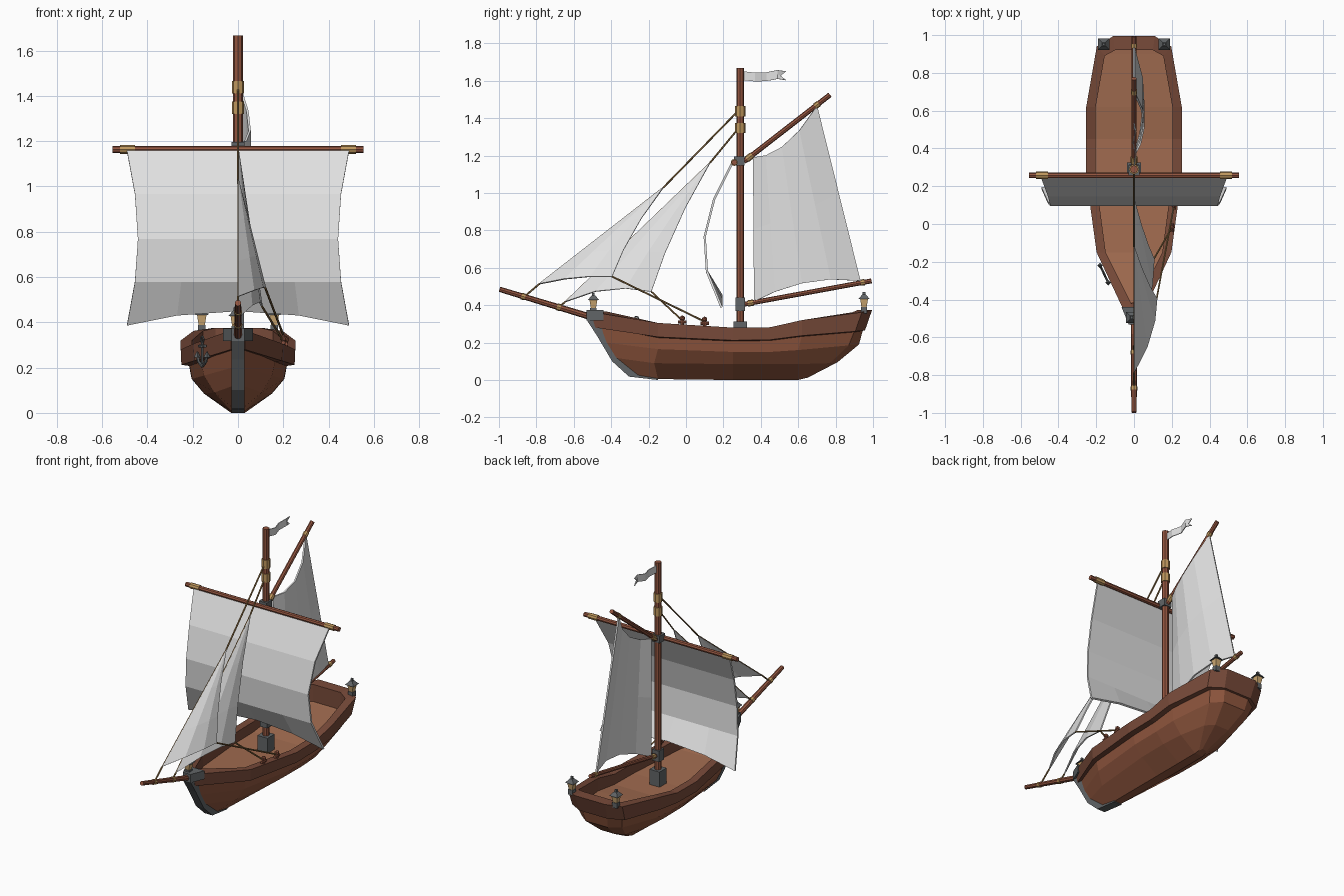
import bpy, bmesh, math
from mathutils import Vector, Matrix

if "Cube" in bpy.data.objects:
    bpy.data.objects.remove(bpy.data.objects["Cube"])

COLOURS = {
    "hull_wood": (0.29, 0.098, 0.05), "rail_wood": (0.19, 0.07, 0.042),
    "deck_wood": (0.36, 0.15, 0.08), "spar_wood": (0.29, 0.09, 0.05),
    "iron": (0.12, 0.13, 0.135), "sail_cloth": (0.75, 0.75, 0.75),
    "rope": (0.29, 0.17, 0.06), "lashing": (0.52, 0.31, 0.11),
    "lantern_glass": (0.62, 0.40, 0.17),
}
MATS = {}
for key, c in COLOURS.items():
    MATS[key] = bpy.data.materials.new(key)
    MATS[key].diffuse_color = (*c, 1)


def finish(name, bm, *mats):
    bmesh.ops.remove_doubles(bm, verts=bm.verts, dist=1e-5)
    bmesh.ops.recalc_face_normals(bm, faces=bm.faces)
    me = bpy.data.meshes.new(name)
    bm.to_mesh(me)
    bm.free()
    for m in mats:
        me.materials.append(MATS[m])
    ob = bpy.data.objects.new(name, me)
    bpy.context.collection.objects.link(ob)
    return ob


def grid(bm, rows):
    vs = [[bm.verts.new(p) for p in r] for r in rows]
    for a, b in zip(vs, vs[1:]):
        for i in range(len(a) - 1):
            bm.faces.new((a[i], a[i + 1], b[i + 1], b[i]))


def mirrored(bm, rows):
    for s in (1, -1):
        grid(bm, [[(s * x, y, z) for x, y, z in r] for r in rows])
    bmesh.ops.remove_doubles(bm, verts=bm.verts, dist=1e-5)
    bmesh.ops.dissolve_degenerate(bm, edges=bm.edges, dist=1e-5)


def add_rod(bm, a, b, r, r2=None, sides=8, spin=0.0):
    a, b = Vector(a), Vector(b)
    d = b - a
    m = Matrix.Translation((a + b) / 2) @ d.to_track_quat('Z', 'Y').to_matrix().to_4x4() @ Matrix.Rotation(spin, 4, 'Z')
    bmesh.ops.create_cone(bm, cap_ends=True, segments=sides, radius1=r,
                          radius2=r if r2 is None else r2, depth=d.length, matrix=m)


def rods(name, mat, segs, sides=8, spin=0.0):
    bm = bmesh.new()
    for a, b, r, *r2 in segs:
        add_rod(bm, a, b, r, r2[0] if r2 else None, sides, spin)
    return finish(name, bm, mat)


def prism(bm, pts, vec):
    f = bm.faces.new([bm.verts.new(p) for p in pts])
    new = bmesh.ops.extrude_face_region(bm, geom=[f], use_keep_orig=True)["geom"]
    bmesh.ops.translate(bm, vec=vec, verts=[v for v in new if isinstance(v, bmesh.types.BMVert)])


def cloth(name, rows, thick=0.01):
    bm = bmesh.new()
    grid(bm, rows)
    ob = finish(name, bm, "sail_cloth")
    mod = ob.modifiers.new("thickness", 'SOLIDIFY')
    mod.thickness, mod.offset = thick, 0
    return ob


def close(row):
    # run a half row to the centre line at bow and stern
    return [(0, *row[0][1:])] + row + [(0, *row[-1][1:])]


# hull lines: (half width, y, z) from bow to stern, keel to deck edge
LEVELS = [
    [(.015, -.27, .015), (.025, -.15, .005), (.03, .25, 0), (.03, .45, 0), (.03, .6, 0), (.025, .63, .008), (.015, .65, .012)],
    [(.02, -.39, .12), (.105, -.17, .09), (.148, .25, .085), (.15, .45, .085), (.14, .6, .085), (.1, .77, .09), (.05, .81, .095)],
    [(.025, -.43, .2), (.15, -.15, .165), (.203, .25, .15), (.205, .45, .15), (.2, .6, .16), (.145, .87, .185), (.08, .925, .19)],
    [(.03, -.45, .28), (.165, -.15, .23), (.215, .25, .212), (.217, .45, .215), (.217, .62, .237), (.165, .9, .26), (.09, .945, .265)],
]
hull_rows = [close(r) for r in LEVELS]
hull_rows = [[(0, y, z) for _, y, z in hull_rows[0]]] + hull_rows + [[(0, y, z) for _, y, z in hull_rows[-1]]]
bm = bmesh.new()
mirrored(bm, hull_rows)
hull = finish("hull", bm, "hull_wood", "deck_wood")
for p in hull.data.polygons:
    p.material_index = int(p.normal.z > 0.8)

# bulwark rail ring
outer_low = [(.03, -.485), (.193, -.15), (.25, .25), (.25, .45), (.25, .62), (.19, .905), (.1, .957)]
outer_top = [(.03, -.51, .365), (.198, -.15, .305), (.253, .25, .28), (.253, .45, .282), (.253, .62, .32), (.197, .94, .362), (.11, .995, .375)]
inner = [(.015, -.42), (.15, -.15), (.203, .25), (.203, .45), (.203, .62), (.155, .89), (.1, .92)]
zs = [p[2] for p in LEVELS[3]]
low = [(x, y, z) for (x, y), z in zip(outer_low, zs)]
itop = [(x, y, t[2]) for (x, y), t in zip(inner, outer_top)]
ilow = [(x, y, z - .006) for (x, y), z in zip(inner, zs)]
bm = bmesh.new()
mirrored(bm, [close(r) for r in (low, outer_top, itop, ilow, low)])
finish("bulwark", bm, "rail_wood")

# iron stem and its cap
stem = [(-.53, .35), (-.53, .32), (-.475, .235), (-.395, .1), (-.305, .018), (-.15, 0),
        (-.15, .01), (-.26, .05), (-.385, .16), (-.42, .24), (-.44, .34)]
bm = bmesh.new()
prism(bm, [(-.028, y, z) for y, z in stem], (.056, 0, 0))
prism(bm, [(-.028, -.532, .318), (.028, -.532, .318), (.066, -.44, .318), (-.066, -.44, .318)], (0, 0, .055))
finish("stem", bm, "iron")

# spars
MY = .29
rods("mast", "spar_wood", [((0, MY, .2), (0, MY, 1.667), .021)])
rods("yard", "spar_wood", [((-.555, .258, 1.163), (.555, .258, 1.163), .015)])
rods("gaff", "spar_wood", [((0, .31, 1.168), (0, .77, 1.525), .014)])
rods("boom", "spar_wood", [((0, .31, .405), (0, .992, .53), .013)])
rods("bowsprit", "spar_wood", [((0, -.997, .485), (0, -.42, .31), .014, .018)])

# mast irons
rods("mast_fittings", "iron", [((0, MY, .2), (0, MY, .312), .052),
                               ((0, MY, .37), (0, MY, .442), .037),
                               ((0, MY - .005, 1.148), (0, MY - .005, 1.195), .04)], 4, math.pi / 4)

# lashings on mast, yard and spar ends
bands = [((0, MY, a), (0, MY, b), .027) for a, b in ((1.32, 1.375), (1.41, 1.465))]
bands += [((s * .455, .258, 1.163), (s * .52, .258, 1.163), .019) for s in (1, -1)]
bands += [((0, .325, 1.18), (0, .355, 1.203), .018), ((0, .935, .52), (0, .955, .5235), .017),
          ((0, .33, .409), (0, .36, .414), .017), ((0, -.88, .449), (0, -.86, .443), .018),
          ((0, -.69, .392), (0, -.67, .386), .019), ((0, .69, 1.463), (0, .71, 1.478), .017)]
rods("lashings", "lashing", bands)

# square sail, bellied forward
prof = [(.245, 1.155, .49), (.15, .965, .455), (.10, .767, .442), (.112, .58, .455), (.19, .388, .49)]
rows = []
for i, (y, z, w) in enumerate(prof):
    rows.append([(w * t, y, z + (.064 * (1 - t * t) if i == 4 else 0))
                 for t in (-1, -.55, 0, .55, 1)])
cloth("square_sail", rows, .012)

# gaff mainsail
rows = []
for v in (0, .5, 1):
    row = []
    for u in (0, .2, .45, .72, 1):
        a = Vector((0, .365, .42)).lerp(Vector((0, .36, 1.19)), v)
        b = Vector((0, .932, .53)).lerp(Vector((0, .70, 1.465)), v)
        p = a.lerp(b, u)
        belly = 4 * u * (1 - u)
        p.x += .052 * belly
        p.z += belly * (.048 * (1 - v) - .068 * v)
        row.append(p)
    rows.append(row)
cloth("mainsail", rows)


# headsails: head, tack, clew with a belly to starboard
def headsail(name, head, tack, clew, rise):
    head, tack, clew = Vector(head), Vector(tack), Vector(clew)
    rows = []
    for v in (0, .35, .7, 1):
        row = []
        for u in (0, .35, .7, 1):
            p = head.lerp(tack.lerp(clew, u), v)
            p.x = clew.x * v * (1 - (1 - u) ** 2)
            p.y -= .025 * 4 * v * (1 - v) * u
            p.z += rise * 4 * u * (1 - u) * v * v
            row.append(p)
        rows.append(row)
    cloth(name, rows, .008)


H1, T1, C1 = (0, -.12, 1.03), (0, -.785, .513), (.12, -.395, .553)
H2, T2, C2 = (0, .13, 1.163), (0, -.645, .418), (.105, -.185, .472)
headsail("outer_jib", H1, T1, C1, .014)
headsail("inner_jib", H2, T2, C2, .04)

# stays and sheets
PIN1, PIN2 = (.212, .1, .312), (.2, -.02, .318)
r = .005
rods("rigging", "rope", [
    ((0, .28, 1.44), H1, r), (H1, T1, r * .7), (T1, (0, -.865, .445), r),
    ((0, .28, 1.345), H2, r), (H2, T2, r * .7), (T2, (0, -.68, .39), r),
    (C1, PIN1, r), (C2, PIN2, r),
    ((0, .932, .53), (0, .945, .52), r), ((0, .7, 1.46), (0, .7, 1.475), r)], 6)

# belaying pins on the starboard rail
bm = bmesh.new()
for x, y, z in (PIN1, PIN2):
    add_rod(bm, (x, y, z - .035), (x, y, z + .005), .009)
    add_rod(bm, (x, y - .022, z - .008), (x, y + .022, z - .008), .009)
    bmesh.ops.create_icosphere(bm, subdivisions=1, radius=.016, matrix=Matrix.Translation((x, y, z + .012)))
finish("belaying_pins", bm, "spar_wood")

# pennant with swallow tail
rows = []
for k in range(3):
    rows.append([(x, y - (.03 if k == 1 and i == 4 else 0), z - .0235 * k) for i, (x, y, z) in enumerate(
        [(0, .308, 1.65), (.012, .37, 1.643), (-.006, .43, 1.645), (.01, .49, 1.657), (0, .535, 1.65)])])
cloth("pennant", rows, .005)

# lanterns: bow and both stern corners
for name, x, y, z in (("bow_lantern", -.012, -.495, .37), ("stern_lantern_left", -.16, .952, .375),
                      ("stern_lantern_right", .16, .952, .375)):
    q = math.pi / 4
    rods(name + "_glass", "lantern_glass", [((x, y, z + .012), (x, y, z + .06), .019, .03)], 4, q)
    rods(name + "_frame", "iron", [((x, y, z - .02), (x, y, z + .014), .024),
                                   ((x, y, z + .058), (x, y, z + .082), .042, .014),
                                   ((x, y, z + .08), (x, y, z + .096), .01)], 4, q)


# anchor hung on the port bow
def ap(s, z):
    return (-.158 + .43 * s, -.265 - .9 * s, z)


pts = [ap(-.05, .255), ap(-.035, .225), ap(0, .205), ap(.035, .225), ap(.05, .255)]
bm = bmesh.new()
for a, b in list(zip(pts, pts[1:])) + [(ap(0, .205), ap(0, .315)), (ap(-.03, .295), ap(.03, .295))]:
    add_rod(bm, a, b, .007, None, 6)
for s in (-1, 1):
    add_rod(bm, ap(s * .05, .245), ap(s * .05, .272), .015, .002, 4)
ring = [ap(.014 * math.cos(t * math.pi / 3), .325 + .014 * math.sin(t * math.pi / 3)) for t in range(7)]
for a, b in zip(ring, ring[1:]):
    add_rod(bm, a, b, .004, None, 6)
finish("anchor", bm, "iron")

for m in bpy.data.materials:
    if m.users and not m.is_grease_pencil:
        m.use_nodes = True
        m.node_tree.nodes["Principled BSDF"].inputs["Base Color"].default_value = m.diffuse_color
